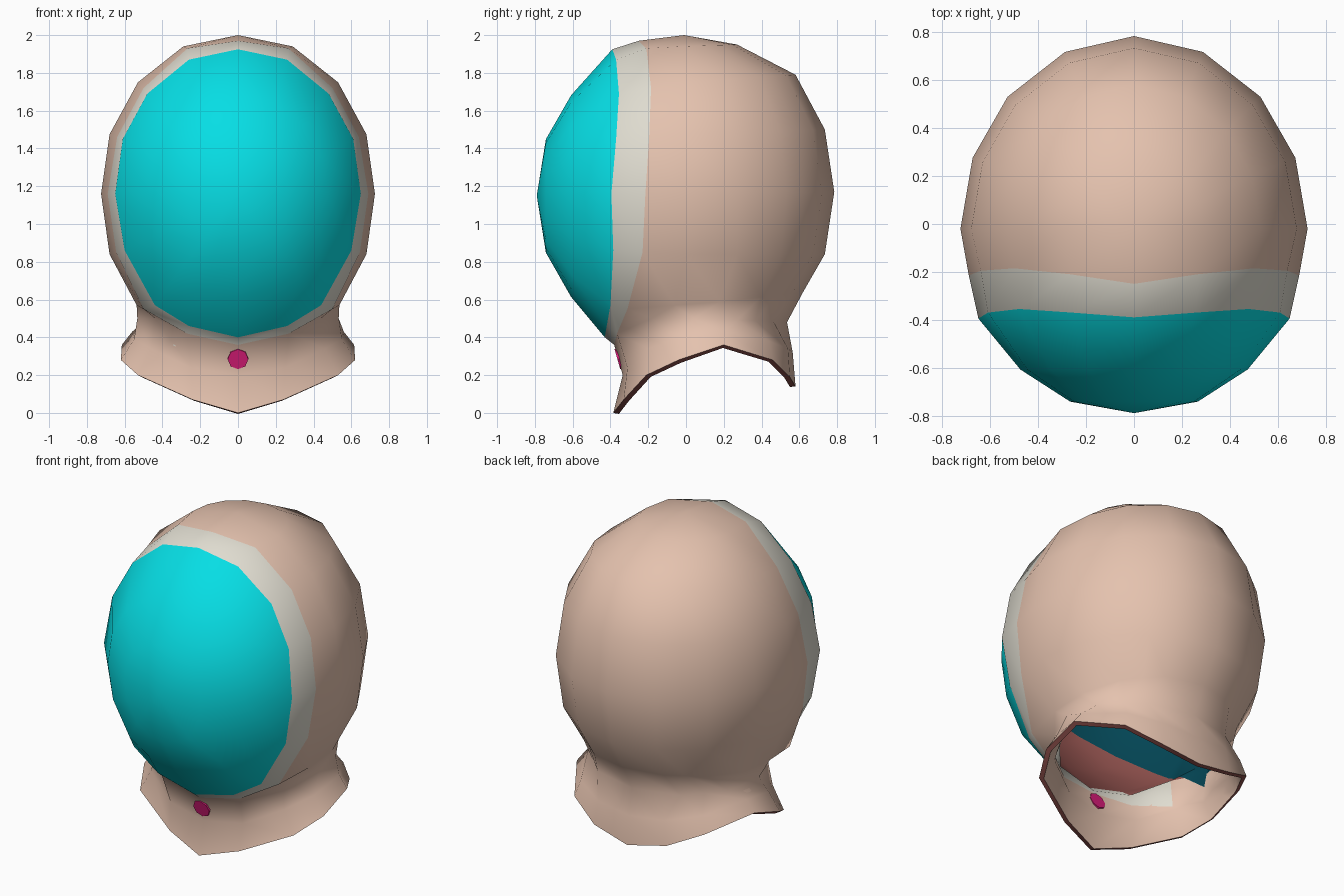
import bpy, bmesh, math
from mathutils import Vector

if "Cube" in bpy.data.objects:
    bpy.data.objects.remove(bpy.data.objects["Cube"])


def material(name, rgb):
    m = bpy.data.materials.new(name)
    m.diffuse_color = (*rgb, 1)
    m.use_nodes = True
    m.node_tree.nodes["Principled BSDF"].inputs["Base Color"].default_value = m.diffuse_color
    return m


SKIN, TRIM, VISOR, LINING, INNER = range(5)
mats = [material("tan_fabric", (0.78, 0.54, 0.425)),
        material("pale_trim", (0.74, 0.715, 0.63)),
        material("cyan_visor", (0.002, 0.73, 0.78)),
        material("dark_red_lining", (0.27, 0.08, 0.072)),
        material("dark_teal_lining", (0.001, 0.06, 0.09))]
magenta = material("magenta_button", (0.74, 0.012, 0.20))

# Right halves of the visor outline and trim outline, from top to bottom
visor_edge = [(0, -.39, 1.925), (.26, -.37, 1.87), (.48, -.355, 1.69),
              (.61, -.37, 1.45), (.65, -.395, 1.16), (.60, -.385, .86),
              (.44, -.40, .57), (.26, -.42, .46), (0, -.43, .40)]
trim_edge = [(0, -.25, 1.97), (.267, -.21, 1.93), (.50, -.185, 1.72),
             (.64, -.195, 1.46), (.69, -.215, 1.16), (.645, -.23, .85),
             (.50, -.31, .55), (.27, -.365, .42), (0, -.38, .36)]
# Hood rows behind the trim: half width, centre y, back y, side z, back z, start angle
hood_rows = [(.29, -.02, .27, 1.94, 1.95, 0), (.53, -.02, .58, 1.75, 1.79, 0),
             (.68, -.02, .735, 1.475, 1.50, 0), (.725, -.02, .785, 1.16, 1.17, 0),
             (.68, 0, .735, .84, .84, 0), (.545, .04, .62, .57, .64, -10),
             (.535, .08, .535, .50, .48, -35)]
# Right halves of the collar loops, from front to back
collar_mid = [(0, -.335, .20), (.25, -.31, .24), (.46, -.20, .34), (.55, -.03, .39),
              (.56, .20, .43), (.42, .44, .38), (.23, .54, .34), (0, .565, .32)]
collar_edge = [(0, -.385, 0), (.24, -.33, .07), (.53, -.21, .20), (.62, -.04, .28),
               (.615, .20, .36), (.45, .46, .28), (.25, .55, .19), (0, .58, .14)]
STEPS = (0, .24, .48, .61, .74, 1)

bm = bmesh.new()


def loop(half):
    """Closed vertex loop from a right half whose ends lie on the middle."""
    left = [(-x, y, z) for x, y, z in half[-2:0:-1]]
    return [bm.verts.new(p) for p in half + left]


def face(verts, mat):
    f = bm.faces.new(verts)
    f.material_index = mat


def bridge(a, b, mat, closed=True):
    n = len(a)
    for i in range(n if closed else n - 1):
        j = (i + 1) % n
        face((a[i], a[j], b[j], b[i]), mat)


# Domed visor and the trim around it
centre = Vector((0, -.79, 1.15))


def visor_ring(scale, y):
    return loop([(x * scale, y, centre.z + (z - centre.z) * scale * (.94 if z > centre.z else .98))
                 for x, _, z in visor_edge])


tip = bm.verts.new(centre)
rings = [visor_ring(.41, -.742), visor_ring(.73, -.608), loop(visor_edge)]
trim = loop(trim_edge)
for i in range(16):
    face((tip, rings[0][i], rings[0][(i + 1) % 16]), VISOR)
bridge(rings[0], rings[1], VISOR)
bridge(rings[1], rings[2], VISOR)
bridge(rings[2], trim, TRIM)

# Hood rows run from the right side of the trim, round the back, to the left side
rows = []
for i, (w, cy, back, z0, z1, start) in enumerate(hood_rows, 1):
    half = []
    for t in STEPS:
        a = math.radians(start + (90 - start) * t)
        s = max(0, math.sin(a))
        half.append(Vector((w * math.cos(a) if t < 1 else 0,
                            cy + (back - cy) * math.sin(a), z0 + (z1 - z0) * s)))
    half[3] = (half[2] + half[4]) / 2
    pts = half + [(-x, y, z) for x, y, z in half[-2::-1]]
    rows.append([trim[i]] + [bm.verts.new(p) for p in pts] + [trim[16 - i]])
for a, b in zip(rows, rows[1:]):
    bridge(a, b, SKIN, closed=False)

# Crown
crown = bm.verts.new((0, -.01, 2))
top = [trim[0]] + rows[0]
for i in range(len(top)):
    face((crown, top[i], top[(i + 1) % len(top)]), SKIN)

# Neck and flared collar
neck = [trim[8]] + rows[-1]
mid, edge = loop(collar_mid), loop(collar_edge)
bridge(neck, mid, SKIN)
bridge(mid, edge, SKIN)

bmesh.ops.recalc_face_normals(bm, faces=bm.faces[:])
if min(bm.faces, key=lambda f: f.calc_center_median().y).normal.y > 0:
    bmesh.ops.reverse_faces(bm, faces=bm.faces[:])
outer_count = len(bm.faces)
mesh = bpy.data.meshes.new("hood")
bm.to_mesh(mesh)
bm.free()
hood = bpy.data.objects.new("hood", mesh)
bpy.context.collection.objects.link(hood)
for m in mats:
    mesh.materials.append(m)
bpy.context.view_layer.objects.active = hood
hood.select_set(True)

# Wall thickness, with a dark edge round the collar
solid = hood.modifiers.new("thickness", 'SOLIDIFY')
solid.thickness = .03
solid.offset = -1
solid.material_offset_rim = LINING
bpy.ops.object.modifier_apply(modifier=solid.name)

# Inside lining: red below a slanted cut, dark teal above, pale strip at the throat
slant = Vector((-.3, .6, 1))
bm = bmesh.new()
bm.from_mesh(hood.data)
bm.faces.ensure_lookup_table()
tag = bm.faces.layers.int.new("inside")
for f in bm.faces[outer_count:2 * outer_count]:
    f[tag] = 1
for point, normal in (((0, 0, .59), slant), ((0, 0, .355), Vector((0, 0, 1)))):
    inside = [f for f in bm.faces if f[tag]]
    geom = set(inside) | {e for f in inside for e in f.edges} | {v for f in inside for v in f.verts}
    bmesh.ops.bisect_plane(bm, geom=list(geom), plane_co=point, plane_no=normal)
for f in bm.faces:
    c = f.calc_center_median()
    if not f[tag]:
        continue
    if f.material_index == SKIN and c.z < .46:
        if c.z > .355 and c.y < -.1 and abs(c.x) < .4:
            f.material_index = TRIM
    elif f.material_index != TRIM or c.z > .46:
        f.material_index = LINING if c.dot(slant) < .59 else INNER
bm.faces.layers.int.remove(tag)
bm.to_mesh(hood.data)
bm.free()
bpy.ops.object.shade_smooth_by_angle(angle=math.radians(75))

# Button through the front of the collar
bpy.ops.mesh.primitive_cylinder_add(vertices=8, radius=.055, depth=.044,
                                    location=(0, -.342, .29),
                                    rotation=(math.radians(106), 0, 0))
button = bpy.context.object
button.name = "collar_button"
button.data.materials.append(magenta)
